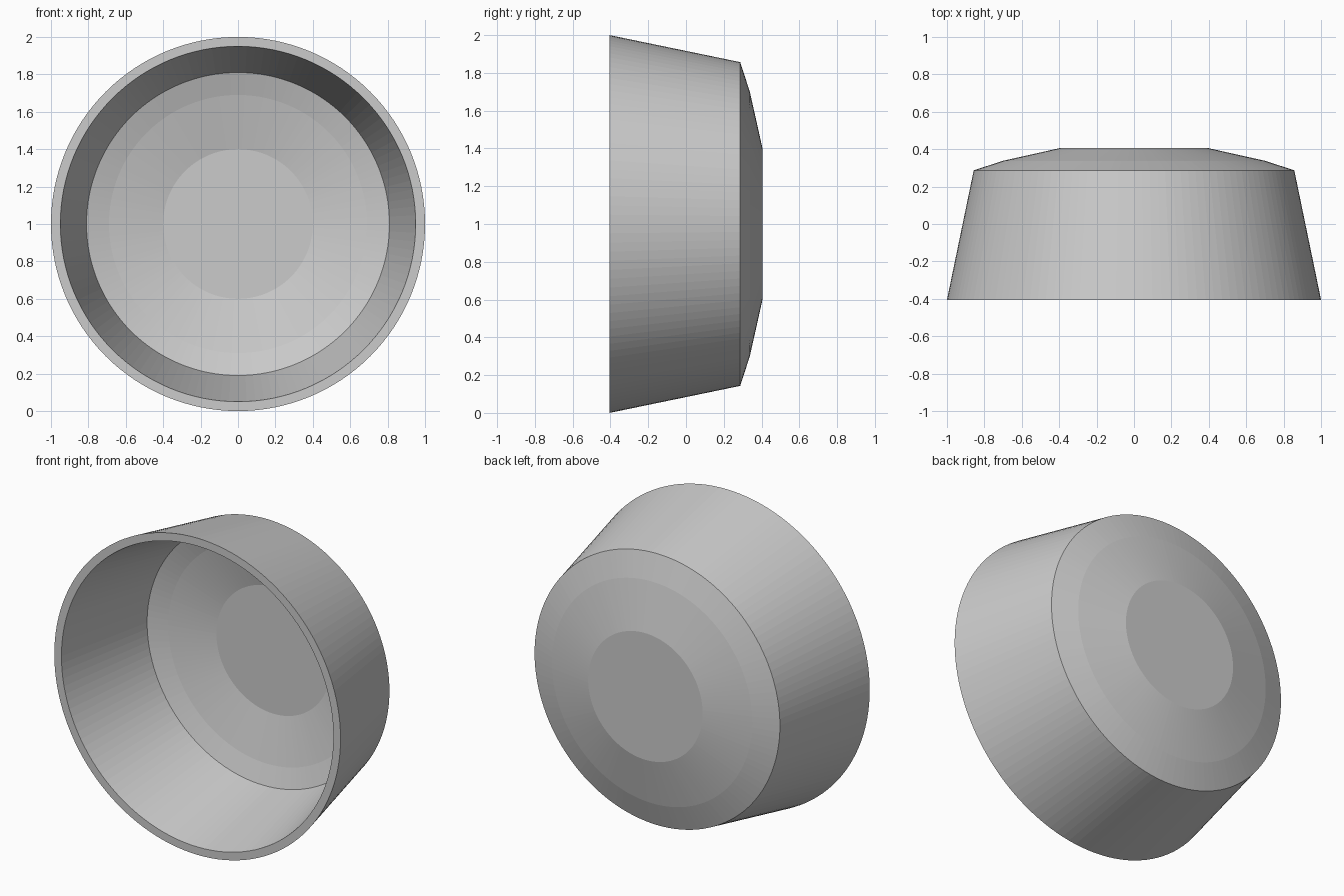
import bpy, bmesh, math

if "Cube" in bpy.data.objects:
    bpy.data.objects.remove(bpy.data.objects["Cube"])

SEGMENTS = 128
CENTRE_Z = 1.0

# Shell profile as (radius, y): outer back disc, shoulder, wall, rim, then inside back to the floor
profile = [(0.40, 0.405), (0.70, 0.338), (0.857, 0.287), (1.0, -0.405),
           (0.95, -0.405), (0.81, 0.25), (0.69, 0.29), (0.40, 0.356)]


def ring(bm, radius, y):
    return [bm.verts.new((radius * math.cos(a), y, CENTRE_Z + radius * math.sin(a)))
            for a in (2 * math.pi * i / SEGMENTS for i in range(SEGMENTS))]


bm = bmesh.new()
rings = [ring(bm, r, y) for r, y in profile]

# Walls swept around the y axis
for a, b in zip(rings, rings[1:]):
    for i in range(SEGMENTS):
        j = (i + 1) % SEGMENTS
        bm.faces.new((a[i], a[j], b[j], b[i]))

# Flat discs outside and inside
bm.faces.new(rings[0])
bm.faces.new(rings[-1])
bmesh.ops.recalc_face_normals(bm, faces=bm.faces)

mesh = bpy.data.meshes.new("cup_shell")
bm.to_mesh(mesh)
bm.free()
bpy.context.collection.objects.link(bpy.data.objects.new("cup_shell", mesh))
